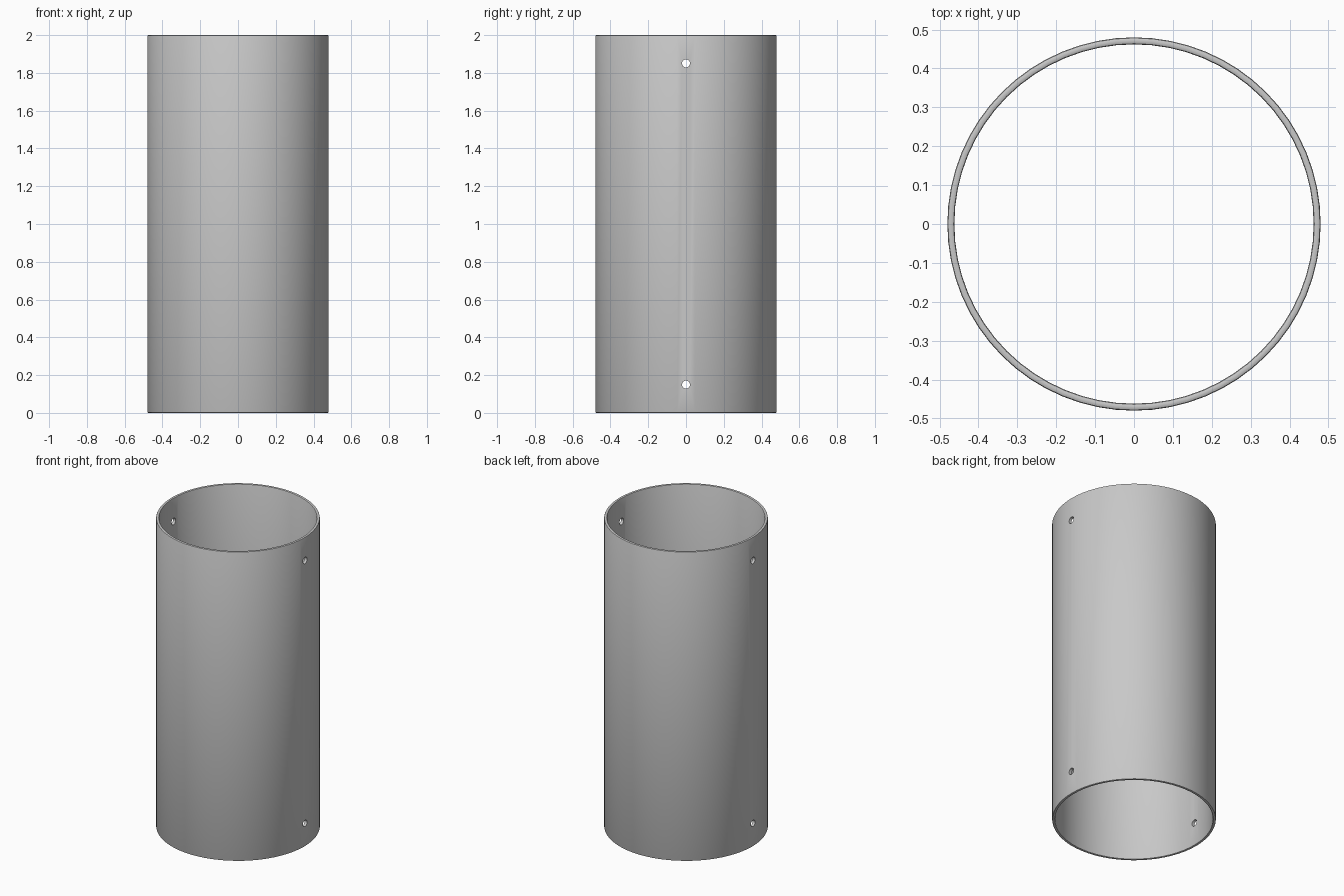
import bpy, bmesh, math
from mathutils import Matrix, Vector

cube = bpy.data.objects.get("Cube")
if cube:
    bpy.data.objects.remove(cube, do_unlink=True)

OUTER, INNER, HEIGHT = 0.48, 0.462, 2.0
EDGE, HOLE_R, HOLE_INSET, SIDES = 0.006, 0.021, 0.15, 64

grey = bpy.data.materials.new("plain grey")
grey.use_nodes = True
colour = (0.58, 0.58, 0.58, 1)
grey.diffuse_color = colour
grey.node_tree.nodes["Principled BSDF"].inputs["Base Color"].default_value = colour


def make_object(name, bm):
    bmesh.ops.recalc_face_normals(bm, faces=bm.faces)
    mesh = bpy.data.meshes.new(name)
    bm.to_mesh(mesh)
    bm.free()
    mesh.materials.append(grey)
    obj = bpy.data.objects.new(name, mesh)
    bpy.context.collection.objects.link(obj)
    return obj


# Wall cross-section with rounded rims, turned around z
bm = bmesh.new()
corners = [(OUTER - EDGE, EDGE, -90), (OUTER - EDGE, HEIGHT - EDGE, 0),
           (INNER + EDGE, HEIGHT - EDGE, 90), (INNER + EDGE, EDGE, 180)]
section = []
for cx, cz, start in corners:
    for step in range(3):
        a = math.radians(start + step * 45)
        section.append(bm.verts.new((cx + EDGE * math.cos(a), 0, cz + EDGE * math.sin(a))))
edges = [bm.edges.new((v, section[i - 1])) for i, v in enumerate(section)]
bmesh.ops.spin(bm, geom=section + edges, cent=(0, 0, 0), axis=(0, 0, 1),
               angle=math.tau, steps=SIDES, use_merge=True)
bmesh.ops.remove_doubles(bm, verts=bm.verts, dist=0.0001)
tube = make_object("tube", bm)

# Cross-drilled pin holes near both ends
bm = bmesh.new()
for z in (HOLE_INSET, HEIGHT - HOLE_INSET):
    place = Matrix.Translation(Vector((0, 0, z))) @ Matrix.Rotation(math.pi / 2, 4, "Y")
    bmesh.ops.create_cone(bm, cap_ends=True, segments=24, radius1=HOLE_R,
                          radius2=HOLE_R, depth=1.2, matrix=place)
drill = make_object("hole_cutter", bm)
drill.hide_render = True

cut = tube.modifiers.new("holes", "BOOLEAN")
cut.operation, cut.solver, cut.object = "DIFFERENCE", "EXACT", drill
bpy.ops.object.select_all(action="DESELECT")
bpy.context.view_layer.objects.active = tube
tube.select_set(True)
bpy.ops.object.modifier_apply(modifier=cut.name)
bpy.data.objects.remove(drill, do_unlink=True)
bpy.ops.object.shade_smooth_by_angle(angle=math.radians(30))
